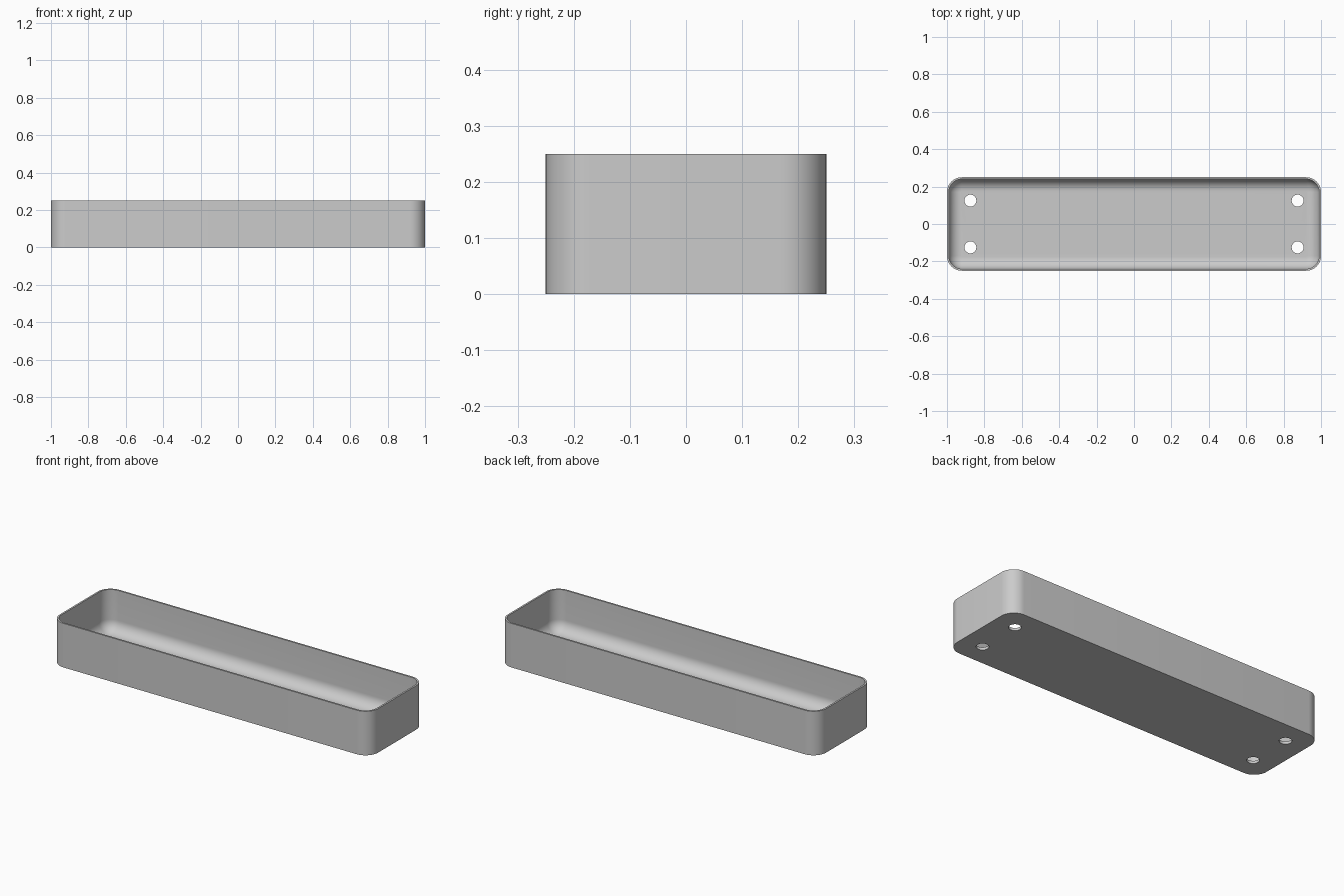
import bpy
import bmesh
from math import cos, sin, pi

cube = bpy.data.objects.get("Cube")
if cube:
    bpy.data.objects.remove(cube, do_unlink=True)

HALF_X, HALF_Y, HEIGHT = 1.0, 0.25, 0.25
CORNER, WALL, FLOOR, FILLET = 0.08, 0.01, 0.015, 0.065
HOLE_X, HOLE_Y, HOLE_R = 0.875, 0.125, 0.032
STEPS = 12

grey = bpy.data.materials.new("light grey")
grey.use_nodes = True
colour = (0.6, 0.6, 0.6, 1)
grey.diffuse_color = colour
grey.node_tree.nodes["Principled BSDF"].inputs["Base Color"].default_value = colour


def ring(bm, inset, z):
    """Rounded rectangle of vertices, moved inward by inset."""
    r = CORNER - inset
    verts = []
    for quarter, (sx, sy) in enumerate([(1, 1), (-1, 1), (-1, -1), (1, -1)]):
        for i in range(STEPS + 1):
            a = (quarter + i / STEPS) * pi / 2
            verts.append(bm.verts.new((sx * (HALF_X - CORNER) + r * cos(a),
                                       sy * (HALF_Y - CORNER) + r * sin(a), z)))
    return verts


# Tray shell: outside wall, rim, inside wall, rounded inner edge, floor
levels = [(0, 0), (0, HEIGHT), (WALL, HEIGHT)]
for i in range(STEPS + 1):
    a = i / STEPS * pi / 2
    levels.append((WALL + FILLET * (1 - cos(a)), FLOOR + FILLET * (1 - sin(a))))

bm = bmesh.new()
rings = [ring(bm, inset, z) for inset, z in levels]
for low, high in zip(rings, rings[1:]):
    for i in range(len(low)):
        j = (i + 1) % len(low)
        bm.faces.new((low[i], low[j], high[j], high[i]))
bm.faces.new(rings[0][::-1])
bm.faces.new(rings[-1])
bmesh.ops.recalc_face_normals(bm, faces=bm.faces)
mesh = bpy.data.meshes.new("tray")
bm.to_mesh(mesh)
bm.free()
tray = bpy.data.objects.new("tray", mesh)
bpy.context.collection.objects.link(tray)
mesh.materials.append(grey)

# Four round drain holes through the floor
cutters = []
for sx in (-1, 1):
    for sy in (-1, 1):
        bpy.ops.mesh.primitive_cylinder_add(vertices=32, radius=HOLE_R, depth=0.1,
                                            location=(sx * HOLE_X, sy * HOLE_Y, 0))
        cutter = bpy.context.object
        cutter.name = "hole_cutter"
        cutter.hide_render = True
        cutter.data.materials.append(grey)
        cut = tray.modifiers.new("drain_hole", "BOOLEAN")
        cut.operation = "DIFFERENCE"
        cut.solver = "EXACT"
        cut.object = cutter
        cutters.append(cutter)

bpy.ops.object.select_all(action="DESELECT")
tray.select_set(True)
bpy.context.view_layer.objects.active = tray
for name in [m.name for m in tray.modifiers]:
    bpy.ops.object.modifier_apply(modifier=name)
for cutter in cutters:
    bpy.data.objects.remove(cutter, do_unlink=True)

bpy.ops.object.shade_smooth_by_angle(angle=pi / 6)
